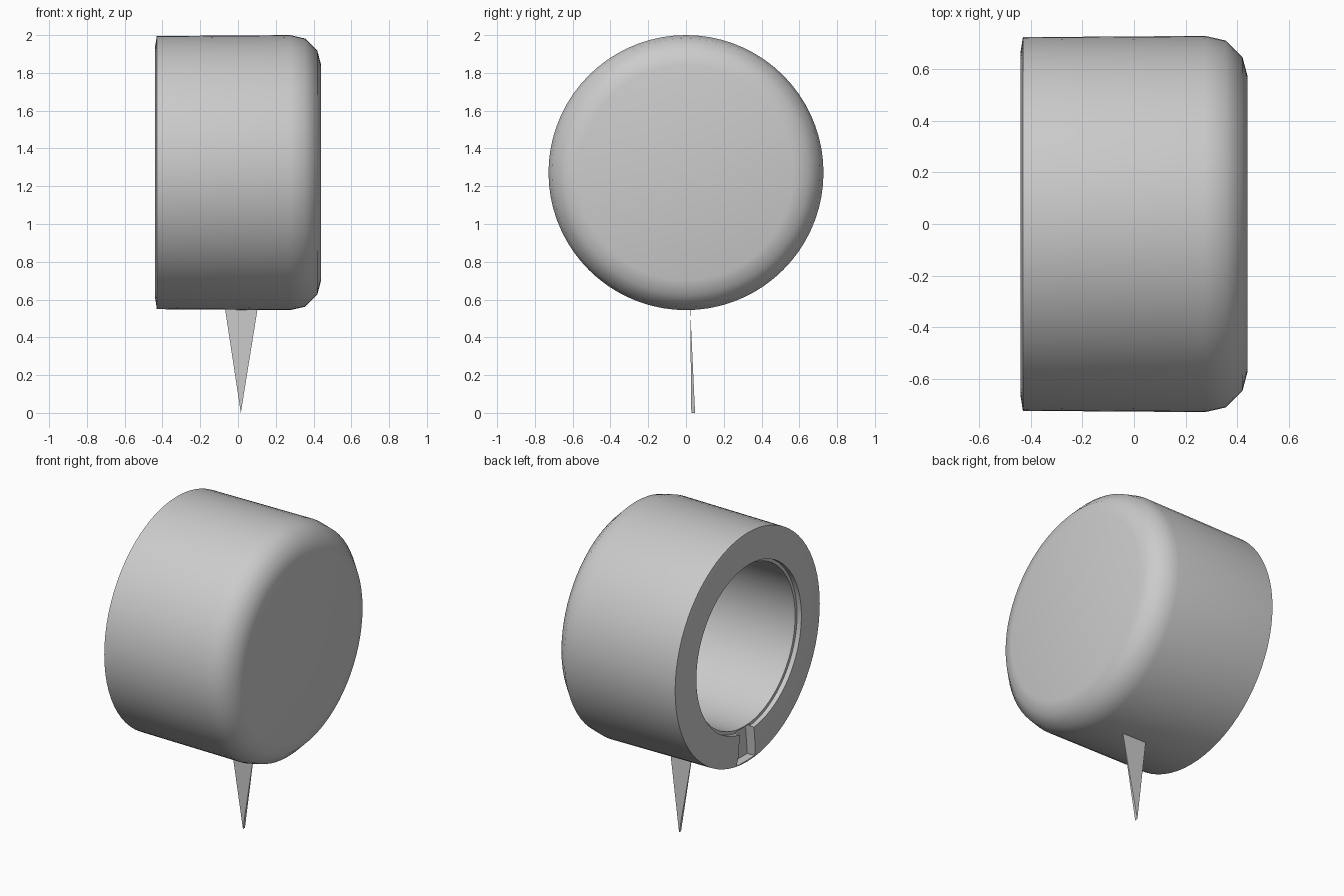
import bpy, bmesh, math

if "Cube" in bpy.data.objects:
    bpy.data.objects.remove(bpy.data.objects["Cube"])

CZ = 1.272   # height of the barrel axis
SEG = 72


def make_object(name, bm):
    bmesh.ops.recalc_face_normals(bm, faces=bm.faces)
    mesh = bpy.data.meshes.new(name)
    bm.to_mesh(mesh)
    bm.free()
    obj = bpy.data.objects.new(name, mesh)
    bpy.context.collection.objects.link(obj)
    return obj


def lathe_x(name, profile):
    """Spin (x, radius) points about the X axis at height CZ."""
    bm = bmesh.new()
    rings = []
    for x, r in profile:
        rings.append([bm.verts.new((x, r * math.sin(2 * math.pi * i / SEG),
                                    CZ + r * math.cos(2 * math.pi * i / SEG)))
                      for i in range(SEG)])
    for a, b in zip(rings, rings[1:]):
        for i in range(SEG):
            j = (i + 1) % SEG
            bm.faces.new((a[i], a[j], b[j], b[i]))
    bm.faces.new(rings[0])
    bm.faces.new(rings[-1])
    return make_object(name, bm)


# Hollow cap: rounded closed end at +x, stepped bore open at -x
cap = lathe_x("cap_body", [
    (0.44, 0.57), (0.42, 0.645), (0.355, 0.71), (0.275, 0.728),
    (-0.43, 0.723), (-0.44, 0.66), (-0.44, 0.525),
    (-0.41, 0.525), (-0.41, 0.505), (0.33, 0.505)])

# Shallow pocket in the bottom of the rim
bm = bmesh.new()
bmesh.ops.create_cube(bm, size=1)
for v in bm.verts:
    low = v.co.z < 0
    half = 0.09 if low else 0.07
    v.co = (-0.5 if v.co.x < 0 else -0.38,
            0.02 + (half if v.co.y > 0 else -half),
            CZ - (0.712 if low else 0.51))
cutter = make_object("pocket_cutter", bm)
cutter.hide_render = True
cutter.hide_viewport = True

mod = cap.modifiers.new("rim_pocket", "BOOLEAN")
mod.operation = "DIFFERENCE"
mod.object = cutter
mod.solver = "EXACT"

# Thin pointed blade the cap stands on
bm = bmesh.new()
a = bm.verts.new((-0.07, 0.022, 0.56))
b = bm.verts.new((0.105, 0.022, 0.56))
c = bm.verts.new((0.015, 0.028, 0.0))
d = bm.verts.new((0.015, 0.048, 0.0))
for f in ((a, b, c), (a, b, d), (a, c, d), (b, c, d)):
    bm.faces.new(f)
make_object("pointed_blade", bm)

# Smooth the round surfaces, keep the rim edges crisp
bpy.ops.object.select_all(action="DESELECT")
cap.select_set(True)
bpy.context.view_layer.objects.active = cap
bpy.ops.object.modifier_apply(modifier=mod.name)
bpy.ops.object.shade_smooth_by_angle(angle=math.radians(40))
